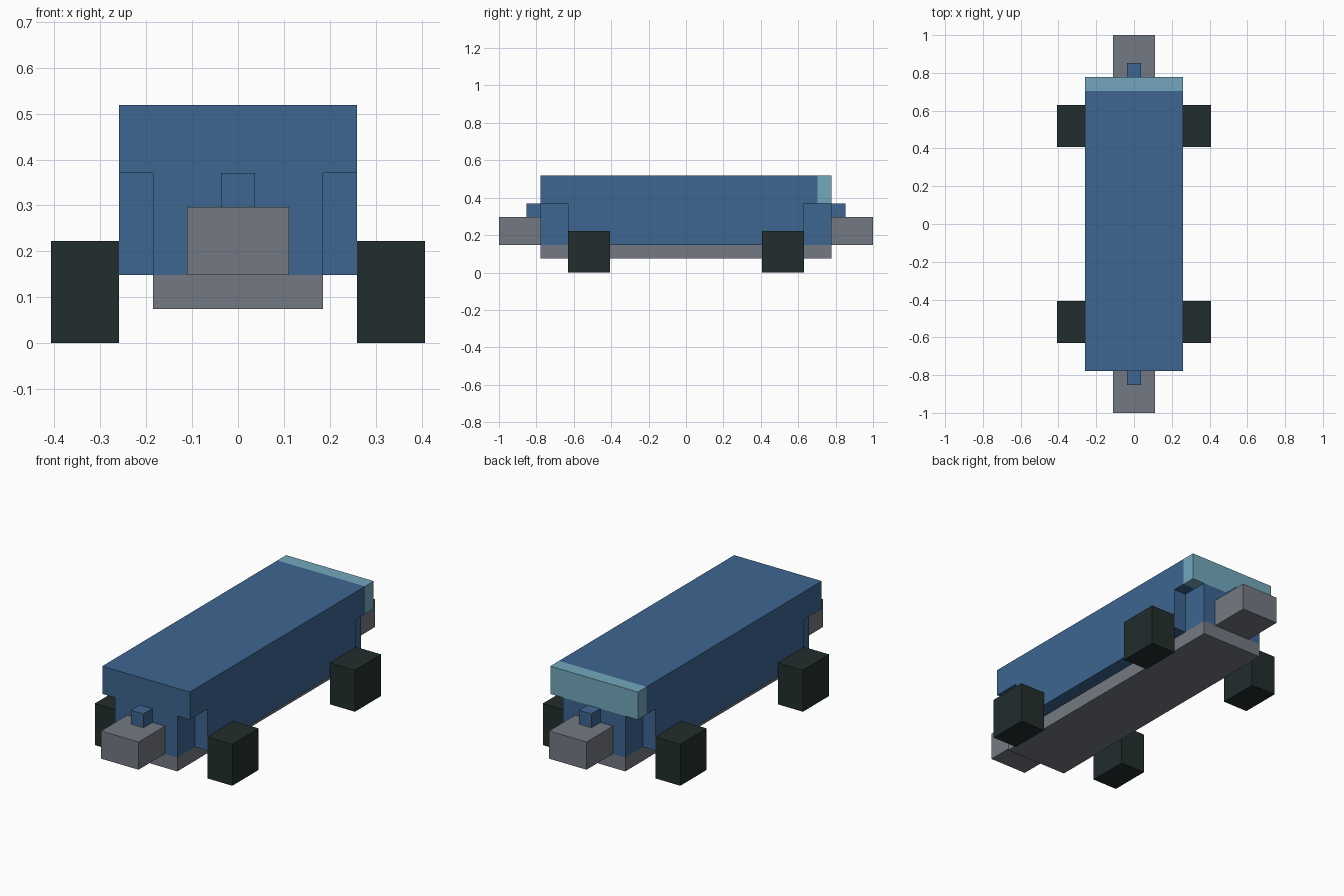
import bpy
import bmesh

if "Cube" in bpy.data.objects:
    bpy.data.objects.remove(bpy.data.objects["Cube"])

U = 1 / 27  # block size: the whole vehicle is 54 blocks long


def srgb(r, g, b):
    lin = lambda c: c / 12.92 if c <= 0.04045 else ((c + 0.055) / 1.055) ** 2.4
    return (lin(r / 255), lin(g / 255), lin(b / 255), 1)


def material(name, *rgb):
    m = bpy.data.materials.new(name)
    m.diffuse_color = srgb(*rgb)
    m.use_nodes = True
    m.node_tree.nodes["Principled BSDF"].inputs["Base Color"].default_value = m.diffuse_color
    return m


blue = material("blue paint", 61, 102, 145)
glass = material("pale teal glass", 115, 167, 188)
grey = material("grey metal", 116, 121, 130)
black = material("dark rubber", 34, 45, 45)


def finish(bm, name, mats):
    bmesh.ops.recalc_face_normals(bm, faces=bm.faces)
    mesh = bpy.data.meshes.new(name)
    bm.to_mesh(mesh)
    bm.free()
    for m in mats:
        mesh.materials.append(m)
    ob = bpy.data.objects.new(name, mesh)
    bpy.context.collection.objects.link(ob)
    return ob


def box(name, mat, lo, hi):
    """Box between two corners given in blocks."""
    bm = bmesh.new()
    bmesh.ops.create_cube(bm, size=1)
    for v in bm.verts:
        v.co = [U * (lo[i] if v.co[i] < 0 else hi[i]) for i in range(3)]
    return finish(bm, name, [mat])


# Body shell: one long block with notched lower corners and a glazed rear top
XS, YS, ZS = (-7, -5, 5, 7), (-21, -17, 17, 19, 21), (4, 10, 14)


def solid(c):
    i, j, k = c
    if not (0 <= i < 3 and 0 <= j < 4 and 0 <= k < 2):
        return False
    return not (k == 0 and i != 1 and j != 1)


bm = bmesh.new()
for i in range(3):
    for j in range(4):
        for k in range(2):
            if not solid((i, j, k)):
                continue
            for axis in range(3):
                for side in (0, 1):
                    near = [i, j, k]
                    near[axis] += 2 * side - 1
                    if solid(near):
                        continue
                    verts = []
                    for p, q in ((0, 0), (1, 0), (1, 1), (0, 1)):
                        c = [i, j, k]
                        c[axis] += side
                        c[(axis + 1) % 3] += p
                        c[(axis + 2) % 3] += q
                        verts.append(bm.verts.new((U * XS[c[0]], U * YS[c[1]], U * ZS[c[2]])))
                    face = bm.faces.new(verts)
                    face.material_index = 1 if (j == 3 and k == 1) else 0
bmesh.ops.remove_doubles(bm, verts=bm.verts, dist=1e-4)
finish(bm, "body", [blue, glass])

# Underframe
box("chassis", grey, (-5, -21, 2), (5, 21, 4))

# Couplers with a small block above, at both ends
for end, s in (("front", -1), ("rear", 1)):
    y = sorted((21 * s, 27 * s))
    box(end + "_coupler", grey, (-3, y[0], 4), (3, y[1], 8))
    y = sorted((21 * s, 23 * s))
    box(end + "_coupler_block", blue, (-1, y[0], 8), (1, y[1], 10))
    # Square wheels on both sides
    y = sorted((11 * s, 17 * s))
    for side, t in (("left", -1), ("right", 1)):
        x = sorted((7 * t, 11 * t))
        box(f"{end}_{side}_wheel", black, (x[0], y[0], 0), (x[1], y[1], 6))
